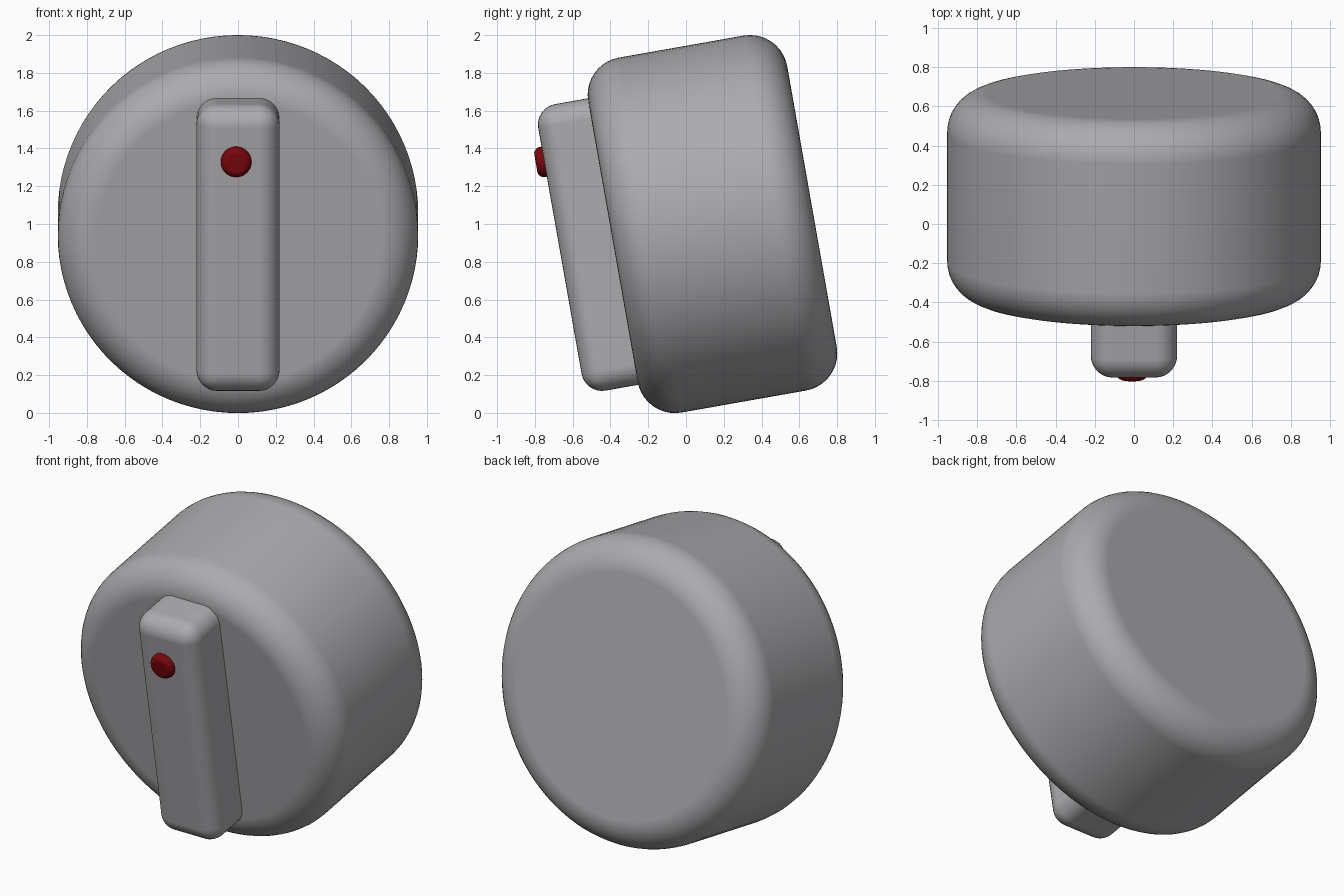
import bpy, bmesh
from math import radians
from mathutils import Matrix

if "Cube" in bpy.data.objects:
    bpy.data.objects.remove(bpy.data.objects["Cube"])

# Knob frame: local y runs front to back, tilted 10 degrees about x
FRAME = Matrix.Translation((0, 0.142, 1.0)) @ Matrix.Rotation(radians(10), 4, 'X')


def colour(name, rgb):
    mat = bpy.data.materials.new(name)
    mat.diffuse_color = (*rgb, 1)
    mat.use_nodes = True
    mat.node_tree.nodes["Principled BSDF"].inputs["Base Color"].default_value = mat.diffuse_color
    return mat


GREY = colour("dark_grey", (0.41, 0.41, 0.43))
RED = colour("indicator_red", (0.2, 0.002, 0.003))


def finish(name, bm, edges, radius, segments, material):
    """Round the given edges, smooth the shading and place the part in the knob frame."""
    bmesh.ops.bevel(bm, geom=edges, offset=radius, segments=segments,
                    profile=0.5, affect='EDGES')
    bmesh.ops.recalc_face_normals(bm, faces=bm.faces)
    for f in bm.faces:
        f.smooth = True
    mesh = bpy.data.meshes.new(name)
    bm.to_mesh(mesh)
    bm.free()
    mesh.materials.append(material)
    obj = bpy.data.objects.new(name, mesh)
    bpy.context.collection.objects.link(obj)
    obj.matrix_world = FRAME
    obj.modifiers.new("even_shading", 'WEIGHTED_NORMAL')


def rounded_disc(name, radius, y0, y1, fillet, material, x=0, z=0, sides=96, segments=10):
    bm = bmesh.new()
    place = Matrix.Translation((x, (y0 + y1) / 2, z)) @ Matrix.Rotation(radians(90), 4, 'X')
    bmesh.ops.create_cone(bm, cap_ends=True, segments=sides, radius1=radius,
                          radius2=radius, depth=y1 - y0, matrix=place)
    rims = [e for e in bm.edges if any(len(f.verts) > 4 for f in e.link_faces)]
    finish(name, bm, rims, fillet, segments, material)


def rounded_box(name, size, centre, fillet, material):
    bm = bmesh.new()
    bmesh.ops.create_cube(bm, size=1, matrix=Matrix.Translation(centre)
                          @ Matrix.Diagonal((*size, 1)))
    finish(name, bm, bm.edges[:], fillet, 8, material)


# Main round body
rounded_disc("knob_body", 0.954, -0.537, 0.533, 0.2, GREY)

# Grip bar across the face, sunk into the body
rounded_box("grip_bar", (0.44, 0.62, 1.54), (0, -0.512, 0.0), 0.11, GREY)

# Red indicator dot
rounded_disc("indicator_dot", 0.081, -0.867, -0.72, 0.035, RED, x=-0.01, z=0.48,
             sides=48, segments=6)
